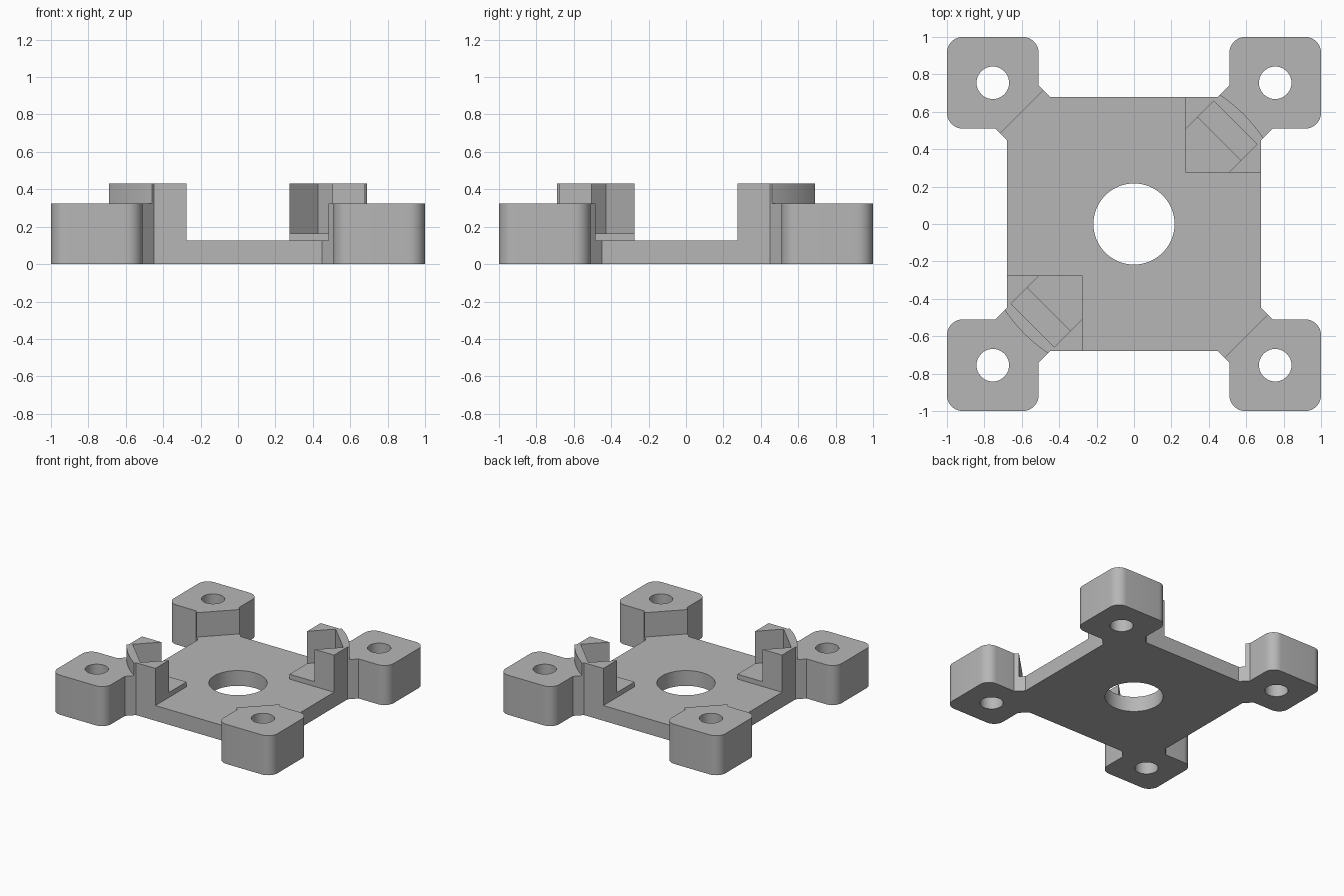
import bpy, bmesh
from math import sin, cos, pi, asin, radians

if "Cube" in bpy.data.objects:
    bpy.data.objects.remove(bpy.data.objects["Cube"])

# Single grey material
grey = bpy.data.materials.new("plain_grey")
grey.use_nodes = True
COLOUR = (0.47, 0.47, 0.47, 1)
grey.diffuse_color = COLOUR
grey.node_tree.nodes["Principled BSDF"].inputs["Base Color"].default_value = COLOUR


def arc(cx, cy, r, start, end, n):
    """Points along an arc, angles in radians."""
    return [(cx + r * cos(start + (end - start) * i / n),
             cy + r * sin(start + (end - start) * i / n)) for i in range(n + 1)]


def circle(cx, cy, r, n=64):
    return arc(cx, cy, r, 0, 2 * pi, n)[:-1]


def extrude(name, loops, z0, z1, sx=1, sy=1):
    """Extrude an outline with optional hole loops, mirrored by sx and sy."""
    curve = bpy.data.curves.new(name, 'CURVE')
    curve.dimensions = '2D'
    curve.fill_mode = 'BOTH'
    curve.extrude = (z1 - z0) / 2
    for loop in loops:
        spline = curve.splines.new('POLY')
        spline.points.add(len(loop) - 1)
        for p, (x, y) in zip(spline.points, loop):
            p.co = (sx * x, sy * y, 0, 1)
        spline.use_cyclic_u = True
    obj = bpy.data.objects.new(name, curve)
    bpy.context.collection.objects.link(obj)
    bpy.ops.object.select_all(action='DESELECT')
    obj.select_set(True)
    bpy.context.view_layer.objects.active = obj
    bpy.ops.object.convert(target='MESH')
    obj = bpy.context.view_layer.objects.active
    bm = bmesh.new()
    bm.from_mesh(obj.data)
    bmesh.ops.translate(bm, verts=bm.verts, vec=(0, 0, (z0 + z1) / 2))
    bmesh.ops.remove_doubles(bm, verts=bm.verts, dist=0.0001)
    bmesh.ops.recalc_face_normals(bm, faces=bm.faces)
    bm.to_mesh(obj.data)
    bm.free()
    obj.data.materials.clear()
    obj.data.materials.append(grey)
    bpy.ops.object.shade_smooth_by_angle(angle=radians(30))
    return obj


PLATE_H, PAD_H, HOLDER_H, LEDGE_H = 0.125, 0.325, 0.43, 0.165
SIDE, IN, NECK = 0.68, 0.51, 0.23       # plate half side, pad inner edge, neck half width


def across(s):
    """The two neck-edge points on the diagonal line x + y = s."""
    return ((s + NECK) / 2, (s - NECK) / 2), ((s - NECK) / 2, (s + NECK) / 2)


# Base plate with corner necks and a central hole
a, b = across(1.2)
corner = [(SIDE, SIDE - NECK), a, b, (SIDE - NECK, SIDE)]
outline = []
for sx, sy in ((1, 1), (-1, 1), (-1, -1), (1, -1)):
    pts = [(sx * x, sy * y) for x, y in corner]
    outline += pts if sx * sy > 0 else pts[::-1]
extrude("base_plate", [outline, circle(0, 0, 0.217)], 0, PLATE_H)

# Corner mounting pads with screw holes
R = 0.085
for sx, sy, name in ((1, 1, "back_left"), (-1, 1, "back_right"),
                     (-1, -1, "front_right"), (1, -1, "front_left")):
    # pads that back a holder reach further inward
    a, b = across(1.12 if sx * sy > 0 else 1.2)
    pad = [a, (IN + NECK, IN)]
    pad += arc(1 - R, IN + R, R, -pi / 2, 0, 10)
    pad += arc(1 - R, 1 - R, R, 0, pi / 2, 10)
    pad += arc(IN + R, 1 - R, R, pi / 2, pi, 10)
    pad += [(IN, IN + NECK), b]
    extrude(name + "_pad", [pad, circle(0.755, 0.755, 0.087, 40)], 0, PAD_H, sx, sy)

# Two opposite holders: U-shaped wall with a curved back, and a low ledge
LOW, RAD = 0.275, 0.83
half = asin(NECK / 2 ** 0.5 / RAD)
mouth_a, mouth_b = (LOW + NECK, LOW), (LOW, LOW + NECK)
slot_a, slot_b = across(1.085)
step_a, step_b = across(0.912)
wall = [mouth_a, (SIDE, LOW), (SIDE, SIDE - NECK)]
wall += arc(0, 0, RAD, pi / 4 - half, pi / 4 + half, 16)
wall += [(SIDE - NECK, SIDE), (LOW, SIDE), mouth_b, slot_b, slot_a]
ledge = [(LOW, LOW), mouth_a, step_a, step_b, mouth_b]
for s, name in ((1, "back_left"), (-1, "front_right")):
    extrude(name + "_holder_wall", [wall], PLATE_H, HOLDER_H, s, s)
    extrude(name + "_holder_ledge", [ledge], PLATE_H, LEDGE_H, s, s)
